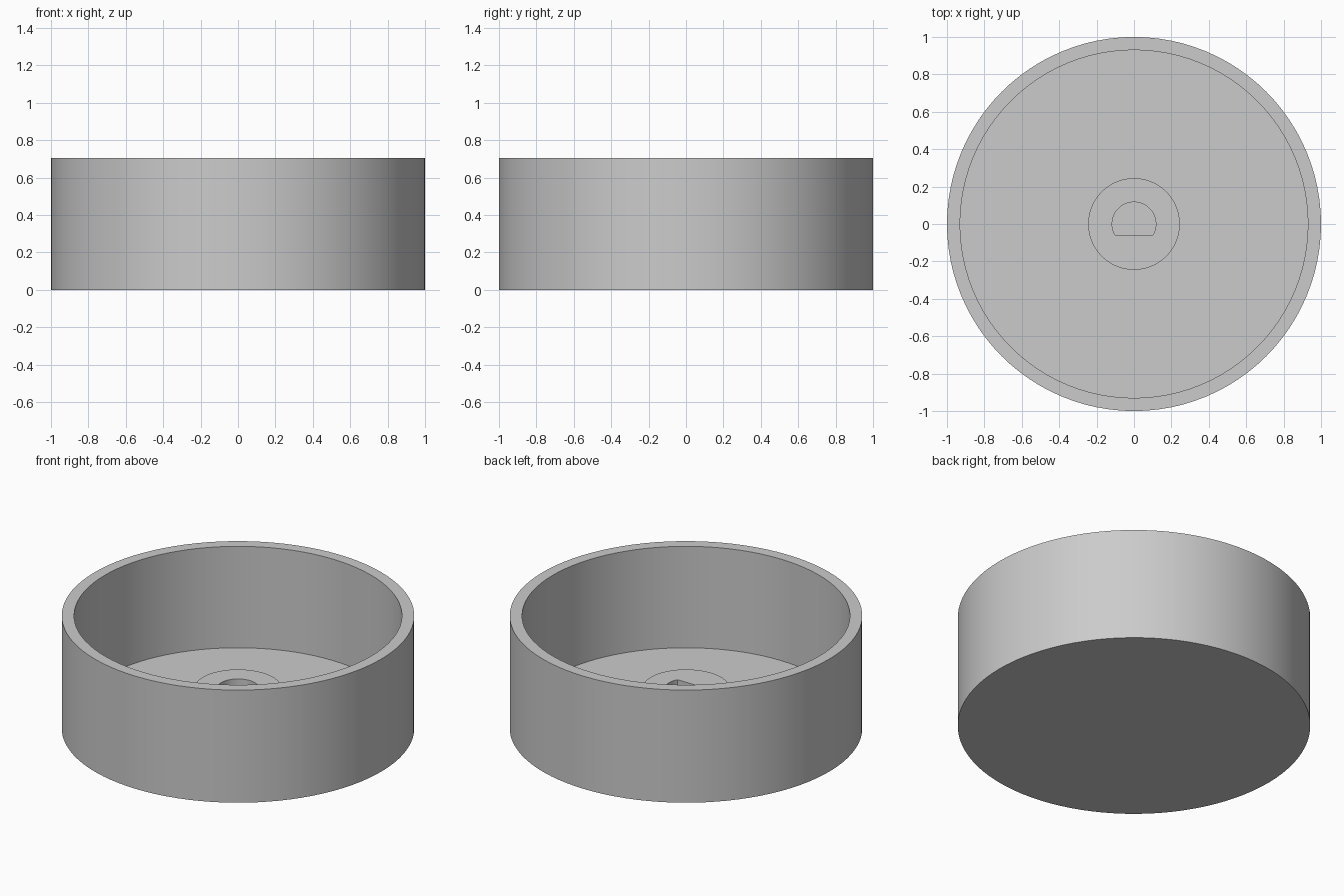
import bpy, bmesh
from math import pi, asin, cos, sin

cube = bpy.data.objects.get("Cube")
if cube:
    bpy.data.objects.remove(cube, do_unlink=True)

SEGMENTS = 96
RADIUS, HEIGHT, WALL = 1.0, 0.705, 0.07
BOSS_RADIUS, BOSS_TOP = 0.245, 0.254
HOLE_RADIUS, FLAT_Y = 0.117, -0.06

grey = bpy.data.materials.new("plain grey")
grey.use_nodes = True
colour = (0.6, 0.6, 0.6, 1)
grey.diffuse_color = colour
grey.node_tree.nodes["Principled BSDF"].inputs["Base Color"].default_value = colour


def add_object(name, bm):
    bmesh.ops.recalc_face_normals(bm, faces=bm.faces)
    mesh = bpy.data.meshes.new(name)
    bm.to_mesh(mesh)
    bm.free()
    mesh.materials.append(grey)
    obj = bpy.data.objects.new(name, mesh)
    bpy.context.collection.objects.link(obj)
    return obj


def lathe(name, profile):
    bm = bmesh.new()
    verts = [bm.verts.new((r, 0, z)) for r, z in profile]
    edges = [bm.edges.new(pair) for pair in zip(verts, verts[1:])]
    bmesh.ops.spin(bm, geom=verts + edges, cent=(0, 0, 0), axis=(0, 0, 1),
                   angle=2 * pi, steps=SEGMENTS, use_duplicate=False)
    bmesh.ops.remove_doubles(bm, verts=bm.verts, dist=1e-4)
    return add_object(name, bm)


def d_prism(name, radius, flat_y, bottom, top):
    # Arc running from one end of the flat over the back to the other
    start = asin(flat_y / radius)
    sweep = pi - 2 * start
    steps = 48
    bm = bmesh.new()
    ring = [bm.verts.new((radius * cos(start + sweep * i / steps),
                          radius * sin(start + sweep * i / steps), bottom))
            for i in range(steps + 1)]
    face = bm.faces.new(ring)
    result = bmesh.ops.extrude_face_region(bm, geom=[face], use_keep_orig=True)
    raised = [v for v in result["geom"] if isinstance(v, bmesh.types.BMVert)]
    bmesh.ops.translate(bm, verts=raised, vec=(0, 0, top - bottom))
    return add_object(name, bm)


# Open cup with a raised shaft boss on its floor
inner = RADIUS - WALL
body = lathe("cup_with_boss", [
    (0, 0), (RADIUS, 0), (RADIUS, HEIGHT), (inner, HEIGHT),
    (inner, WALL), (BOSS_RADIUS, WALL), (BOSS_RADIUS, BOSS_TOP), (0, BOSS_TOP)])

# D-shaped shaft socket
cutter = d_prism("shaft_socket_cutter", HOLE_RADIUS, FLAT_Y, WALL, BOSS_TOP + 0.1)
cutter.hide_render = True
cut = body.modifiers.new("shaft_socket", 'BOOLEAN')
cut.operation = 'DIFFERENCE'
cut.solver = 'EXACT'
cut.object = cutter

bpy.ops.object.select_all(action='DESELECT')
body.select_set(True)
bpy.context.view_layer.objects.active = body
bpy.ops.object.modifier_apply(modifier=cut.name)
bpy.data.objects.remove(cutter, do_unlink=True)
bpy.ops.object.shade_smooth_by_angle(angle=pi / 6)
